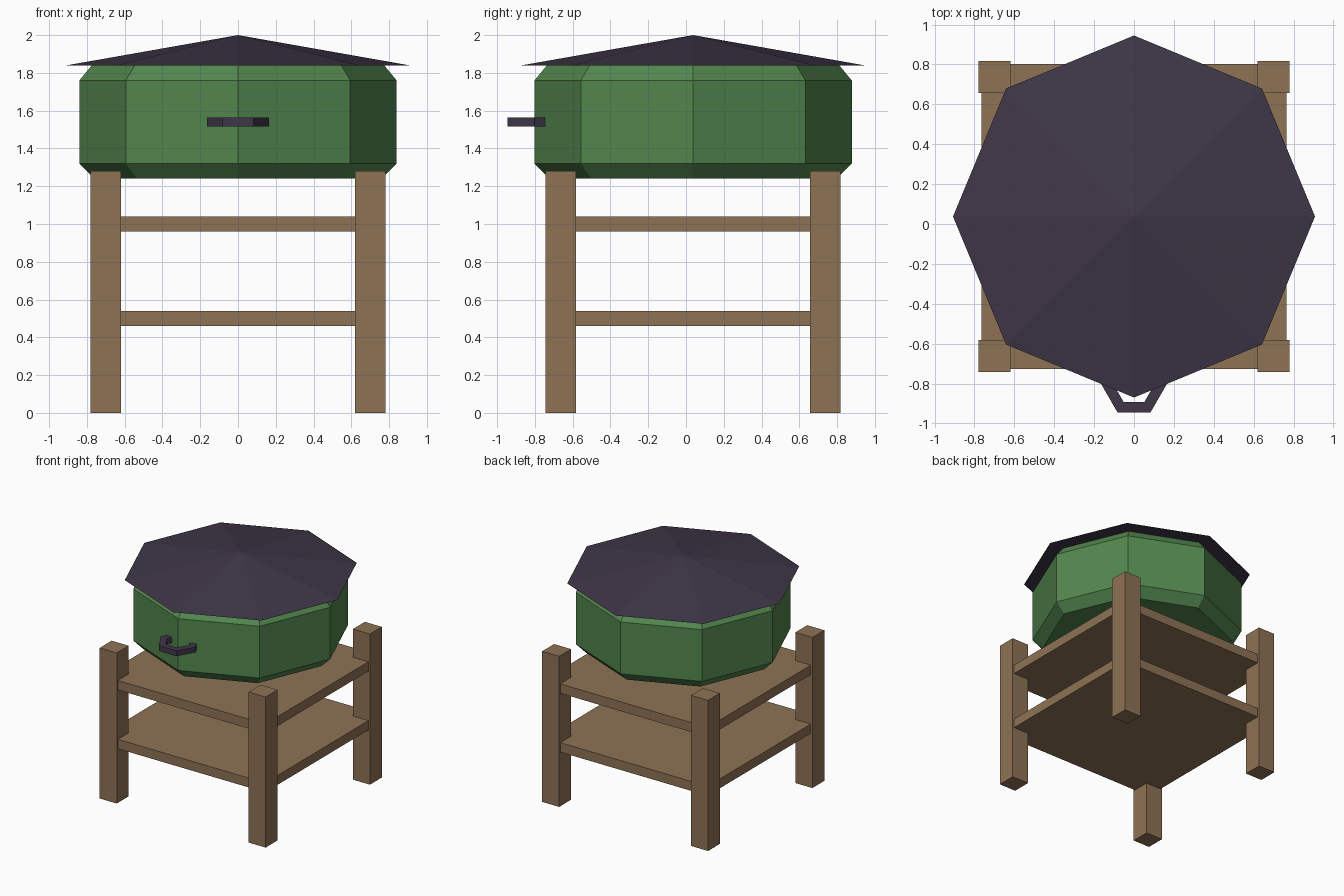
import bpy, bmesh, math

if "Cube" in bpy.data.objects:
    bpy.data.objects.remove(bpy.data.objects["Cube"])

CY = 0.0375  # the stand and barrel are centred slightly behind the origin


def material(name, rgb):
    m = bpy.data.materials.new(name)
    m.diffuse_color = (*rgb, 1)
    m.use_nodes = True
    m.node_tree.nodes["Principled BSDF"].inputs["Base Color"].default_value = m.diffuse_color
    return m


WOOD = material("wood", (0.27, 0.17, 0.09))
GREEN = material("green_paint", (0.085, 0.24, 0.075))
DARK = material("dark_metal", (0.05, 0.037, 0.065))


def finish(name, bm, mat):
    bmesh.ops.recalc_face_normals(bm, faces=bm.faces)
    me = bpy.data.meshes.new(name)
    bm.to_mesh(me)
    bm.free()
    me.materials.append(mat)
    ob = bpy.data.objects.new(name, me)
    bpy.context.collection.objects.link(ob)
    return ob


def box(name, centre, size, mat):
    bm = bmesh.new()
    bmesh.ops.create_cube(bm, size=1)
    for v in bm.verts:
        v.co = [c + s * k for c, s, k in zip(centre, size, v.co)]
    return finish(name, bm, mat)


def lathe(name, profile, sides, cy, mat, closed=False):
    """Revolve (radius, z) points; an open profile gets flat end caps."""
    bm = bmesh.new()
    rings = []
    for r, z in profile:
        angles = [2 * math.pi * i / sides for i in range(sides)]
        rings.append([bm.verts.new((r * math.cos(a), cy + r * math.sin(a), z)) for a in angles])
    pairs = list(zip(rings, rings[1:]))
    if closed:
        pairs.append((rings[-1], rings[0]))
    else:
        bm.faces.new(rings[0])
        bm.faces.new(rings[-1])
    for a, b in pairs:
        for i in range(sides):
            j = (i + 1) % sides
            bm.faces.new((a[i], a[j], b[j], b[i]))
    return finish(name, bm, mat)


# Four corner legs
for sx, side in ((-1, "left"), (1, "right")):
    for sy, end in ((-1, "front"), (1, "back")):
        box(f"{end}_{side}_leg", (sx * 0.70, CY + sy * 0.70, 0.64), (0.16, 0.16, 1.28), WOOD)

# Two shelves
for name, z in (("lower_shelf", 0.50), ("upper_shelf", 1.00)):
    box(name, (0, CY, z), (1.53, 1.53, 0.08), WOOD)

# Octagonal body with chamfered rims
lathe("body", [(0.76, 1.24), (0.84, 1.32), (0.84, 1.76), (0.77, 1.845)], 8, CY, GREEN)

# Shallow eight-sided lid
bm = bmesh.new()
bmesh.ops.create_cone(bm, cap_ends=True, segments=8, radius1=0.9075, radius2=0, depth=0.16)
bmesh.ops.translate(bm, verts=bm.verts, vec=(0, CY, 1.92))
finish("lid", bm, DARK)

# Hexagonal ring handle, half sunk into the front corner
lathe("handle", [(0.165, 1.517), (0.165, 1.563), (0.104, 1.563), (0.104, 1.517)],
      6, -0.802, DARK, closed=True)
